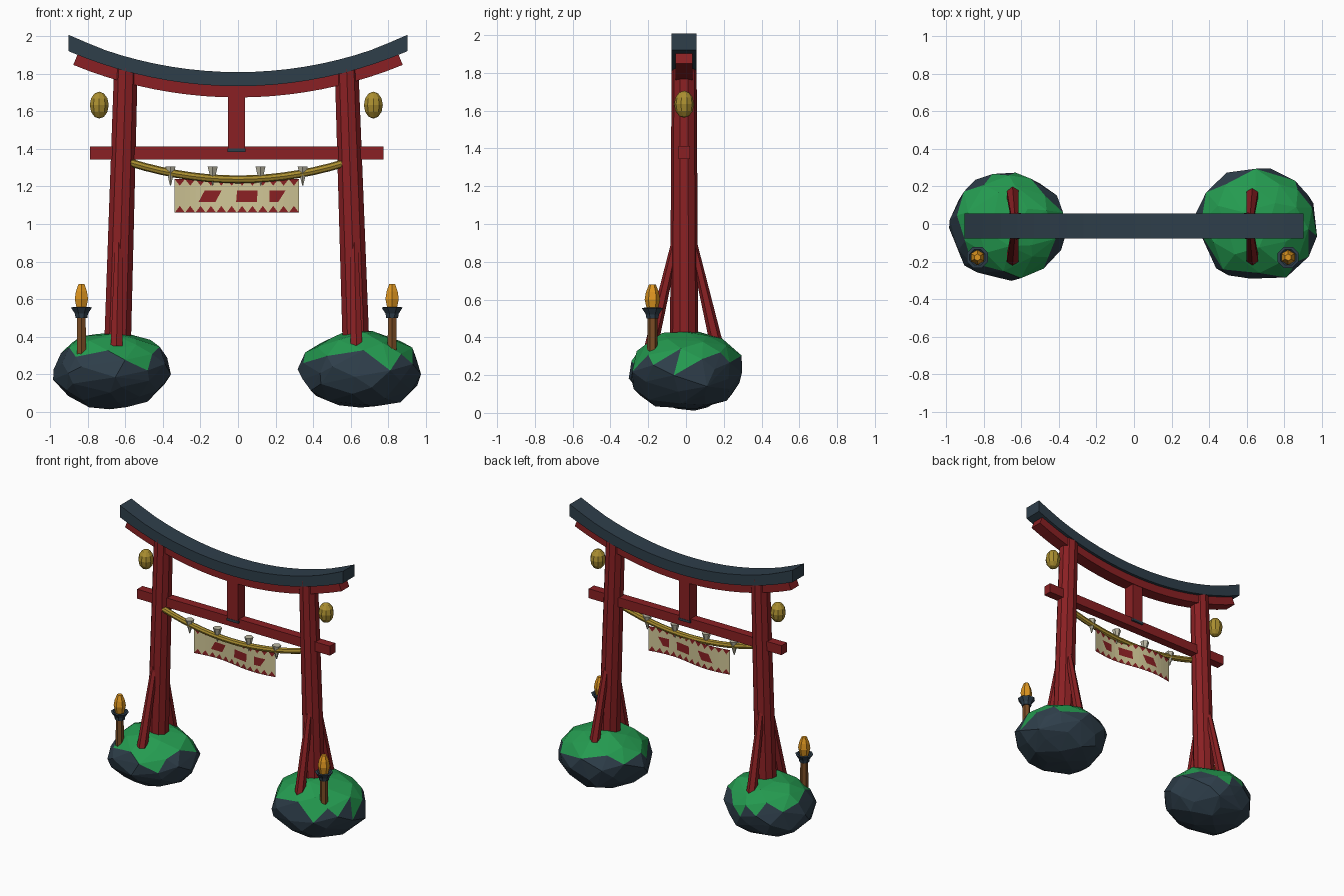
import bpy, bmesh, math, random
from mathutils import Vector

if "Cube" in bpy.data.objects:
    bpy.data.objects.remove(bpy.data.objects["Cube"])

random.seed(7)


def material(name, rgb):
    lin = [((c / 255 + 0.055) / 1.055) ** 2.4 for c in rgb]
    m = bpy.data.materials.new(name)
    m.diffuse_color = (*lin, 1)
    m.use_nodes = True
    m.node_tree.nodes["Principled BSDF"].inputs["Base Color"].default_value = m.diffuse_color
    return m


RED = material("red_wood", (138, 32, 35))
SLATE = material("slate", (46, 62, 74))
GREEN = material("grass_green", (36, 155, 80))
GOLD = material("dull_gold", (170, 142, 48))
CREAM = material("cream_cloth", (208, 198, 150))
PAPER = material("pale_paper", (190, 186, 165))
BROWN = material("brown_wood", (122, 76, 36))
ORANGE = material("flame_orange", (222, 150, 32))
Y0 = -0.01


def finish(name, bm, *mats, normals=True):
    if normals:
        bmesh.ops.recalc_face_normals(bm, faces=bm.faces[:])
    me = bpy.data.meshes.new(name)
    bm.to_mesh(me)
    bm.free()
    for m in mats:
        me.materials.append(m)
    ob = bpy.data.objects.new(name, me)
    bpy.context.collection.objects.link(ob)
    return ob


def box(name, x0, x1, y0, y1, z0, z1, mat):
    bm = bmesh.new()
    bmesh.ops.create_cube(bm, size=1)
    for v in bm.verts:
        v.co = ((x0 + x1) / 2 + v.co.x * (x1 - x0),
                (y0 + y1) / 2 + v.co.y * (y1 - y0),
                (z0 + z1) / 2 + v.co.z * (z1 - z0))
    return finish(name, bm, mat)


def sweep(name, rings, mat):
    """Skin a list of equal-length point rings and cap both ends."""
    bm = bmesh.new()
    rows = [[bm.verts.new(p) for p in r] for r in rings]
    n = len(rows[0])
    for a, b in zip(rows, rows[1:]):
        for i in range(n):
            bm.faces.new((a[i], a[(i + 1) % n], b[(i + 1) % n], b[i]))
    bm.faces.new(rows[0])
    bm.faces.new(rows[-1])
    return finish(name, bm, mat)


def lathe(name, base, profile, sides, mat, top=None):
    """Rings of (radius, height); 'top' shifts the axis to a second point."""
    base = Vector(base)
    h = profile[-1][1]
    lean = (Vector(top) - base - Vector((0, 0, h))) if top else Vector()
    rings = []
    for r, z in profile:
        c = base + Vector((0, 0, z)) + lean * (z / h)
        rings.append([c + Vector((r * math.cos(t), r * math.sin(t), 0))
                      for t in (math.tau * (i + 0.5) / sides for i in range(sides))])
    return sweep(name, rings, mat)


def arc_beam(name, half, radius, z_low, thick, depth, mat, n=20):
    """Rectangular beam bent upwards along a circle, ends cut square to it."""
    top_r = radius - thick
    ang = math.asin(half / top_r)
    zc = z_low + radius
    rings = []
    for i in range(n + 1):
        a = ang * (2 * i / n - 1)
        s, c = math.sin(a), math.cos(a)
        rings.append([(r * s, Y0 + y, zc - r * c) for r, y in
                      ((radius, -depth), (radius, depth), (top_r, depth), (top_r, -depth))])
    return sweep(name, rings, mat)


# Curved roof and the red beam beneath it
roof = arc_beam("roof", 0.875, 2.28, 1.735, 0.075, 0.066, SLATE)
# ends flare slightly outwards and upwards
for v in roof.data.vertices:
    k = max(0, v.co.z - (1.735 + 2.28 - math.sqrt(2.24 ** 2 - v.co.x ** 2)))
    if abs(v.co.x) > 0.7 and k > 0:
        v.co.x *= 1 + 0.035 * (abs(v.co.x) - 0.7) / 0.18
        v.co.z += 0.018 * (abs(v.co.x) - 0.7) / 0.2
arc_beam("upper_beam", 0.855, 2.31, 1.675, 0.062, 0.045, RED)

# Tie beam, centre strut and its foot plate
box("tie_beam", -0.79, 0.775, Y0 - 0.031, Y0 + 0.031, 1.343, 1.412, RED)
box("centre_strut", -0.052, 0.036, Y0 - 0.042, Y0 + 0.042, 1.402, 1.72, RED)
box("strut_plate", -0.055, 0.039, Y0 - 0.044, Y0 + 0.044, 1.385, 1.402, SLATE)

# Leaning pillars with front and back braces
for side, s, xb, xt in (("left", -1, -0.643, -0.597), ("right", 1, 0.63, 0.578)):
    lathe(side + "_pillar", (xb, Y0, 0.33), [(0.075, 0), (0.071, 0.7), (0.066, 1.535)],
          10, RED, (xt, Y0, 1.865))
    xbr = -0.648 if s < 0 else 0.632
    for label, d in (("front", -1), ("back", 1)):
        lathe(f"{side}_{label}_brace", (xbr, Y0 + d * 0.175, 0.35),
              [(0.036, 0), (0.022, 0.57)], 6, RED, (xbr + 0.012 * -s, Y0 + d * 0.042, 0.92))


# Boulders: jittered hulls, grassy on the upward faces
def boulder(name, centre, size):
    bm = bmesh.new()
    n = 62
    for i in range(n):
        z = 1 - 2 * (i + 0.5) / n
        t = i * 2.39996 + random.uniform(-0.2, 0.2)
        r = math.sqrt(1 - z * z)
        k = random.uniform(0.93, 1.03)
        bm.verts.new((r * math.cos(t) * k, r * math.sin(t) * k, z * k))
    hull = bmesh.ops.convex_hull(bm, input=bm.verts[:])
    bmesh.ops.delete(bm, geom=hull["geom_interior"], context="VERTS")
    for v in bm.verts:
        v.co = [c + p * q for c, p, q in zip(centre, v.co, size)]
    bmesh.ops.recalc_face_normals(bm, faces=bm.faces[:])
    for f in bm.faces:
        h = f.calc_center_median().z
        f.material_index = int(h + random.uniform(-0.045, 0.045) > 0.295)
    return finish(name, bm, SLATE, GREEN)


boulder("left_boulder", (-0.675, -0.008, 0.222), (0.322, 0.292, 0.215))
boulder("right_boulder", (0.66, 0.0, 0.222), (0.335, 0.31, 0.215))

# Torches and hanging lanterns
for side, tx, lx in (("left", -0.835, -0.74), ("right", 0.822, 0.722)):
    ty = -0.178
    lathe(side + "_torch_post", (tx, ty, 0.3), [(0.028, 0), (0.026, 0.21)], 6, BROWN)
    lathe(side + "_torch_bowl", (tx, ty, 0.5),
          [(0.034, 0), (0.038, 0.022), (0.061, 0.055), (0.045, 0.057), (0.03, 0.04)], 8, SLATE)
    lathe(side + "_flame", (tx, ty, 0.535), [(0.026, 0), (0.041, 0.065), (0.034, 0.105),
                                             (0.018, 0.145)], 6, ORANGE)
    bm = bmesh.new()
    bmesh.ops.create_uvsphere(bm, u_segments=10, v_segments=6, radius=1)
    for v in bm.verts:
        v.co = (lx + v.co.x * 0.053, Y0 + v.co.y * 0.053, 1.634 + v.co.z * 0.072)
    finish(side + "_lantern", bm, GOLD)

# Sagging rope and the paper cones hung on it
ROPE_Y = -0.045


def rope_z(x):
    return 1.238 + 0.088 * (x / 0.57) ** 2


rings = []
for i in range(15):
    x = -0.575 + 1.145 * i / 14
    tilt = math.atan(2 * 0.088 * x / 0.57 ** 2)
    ring = []
    for j in range(8):
        a = math.tau * j / 8
        u = 0.021 * math.sin(a)
        ring.append((x - u * math.sin(tilt), ROPE_Y + 0.021 * math.cos(a),
                     rope_z(x) + u * math.cos(tilt)))
    rings.append(ring)
sweep("rope", rings, GOLD)
for i, x in enumerate((-0.36, -0.135, 0.12, 0.345)):
    lathe(f"paper_cone_{i + 1}", (x, ROPE_Y, 1.205), [(0.003, 0), (0.031, 0.102)], 6, PAPER)

# Rippled banner: cream field with saw-tooth red borders
BX0, BX1, BZ0, BZ1, TOOTH, N = -0.338, 0.326, 1.06, 1.24, 0.036, 12


def wave(x):
    return -0.028 + 0.02 * math.sin((x - BX0) / (BX1 - BX0) * math.tau)


bm = bmesh.new()


def cloth(points, red, off=0.0):
    f = bm.faces.new([bm.verts.new((x, wave(x) + off, z)) for x, z in points])
    f.material_index = red


w = (BX1 - BX0) / N
for i in range(N):
    a = BX0 + i * w
    m, b = a + w * 0.5, a + w
    lo, hi = BZ0 + TOOTH, BZ1 - TOOTH
    cloth([(a, lo), (m, lo), (m, hi), (a, hi)], 0)
    cloth([(m, lo), (b, lo), (b, hi), (m, hi)], 0)
    for edge, tip in ((BZ0, lo), (BZ1, hi)):
        cloth([(a, edge), (b, edge), (m, tip)], 1)
        cloth([(a, edge), (m, tip), (a, tip)], 0)
        cloth([(b, edge), (b, tip), (m, tip)], 0)
# three red patches, shown on both faces, each cut into strips along the ripple
for bl, br, tl, tr in ((-0.21, -0.12, -0.178, -0.088), (-0.01, 0.1, -0.005, 0.105),
                       (0.167, 0.215, 0.167, 0.253)):
    for i in range(4):
        p, q = i / 4, (i + 1) / 4
        for off in (-0.004, 0.004):
            cloth([(bl + (br - bl) * p, 1.118), (bl + (br - bl) * q, 1.118),
                   (tl + (tr - tl) * q, 1.178), (tl + (tr - tl) * p, 1.178)], 1, off)
bmesh.ops.remove_doubles(bm, verts=bm.verts[:], dist=0.0005)
finish("banner", bm, CREAM, RED)
